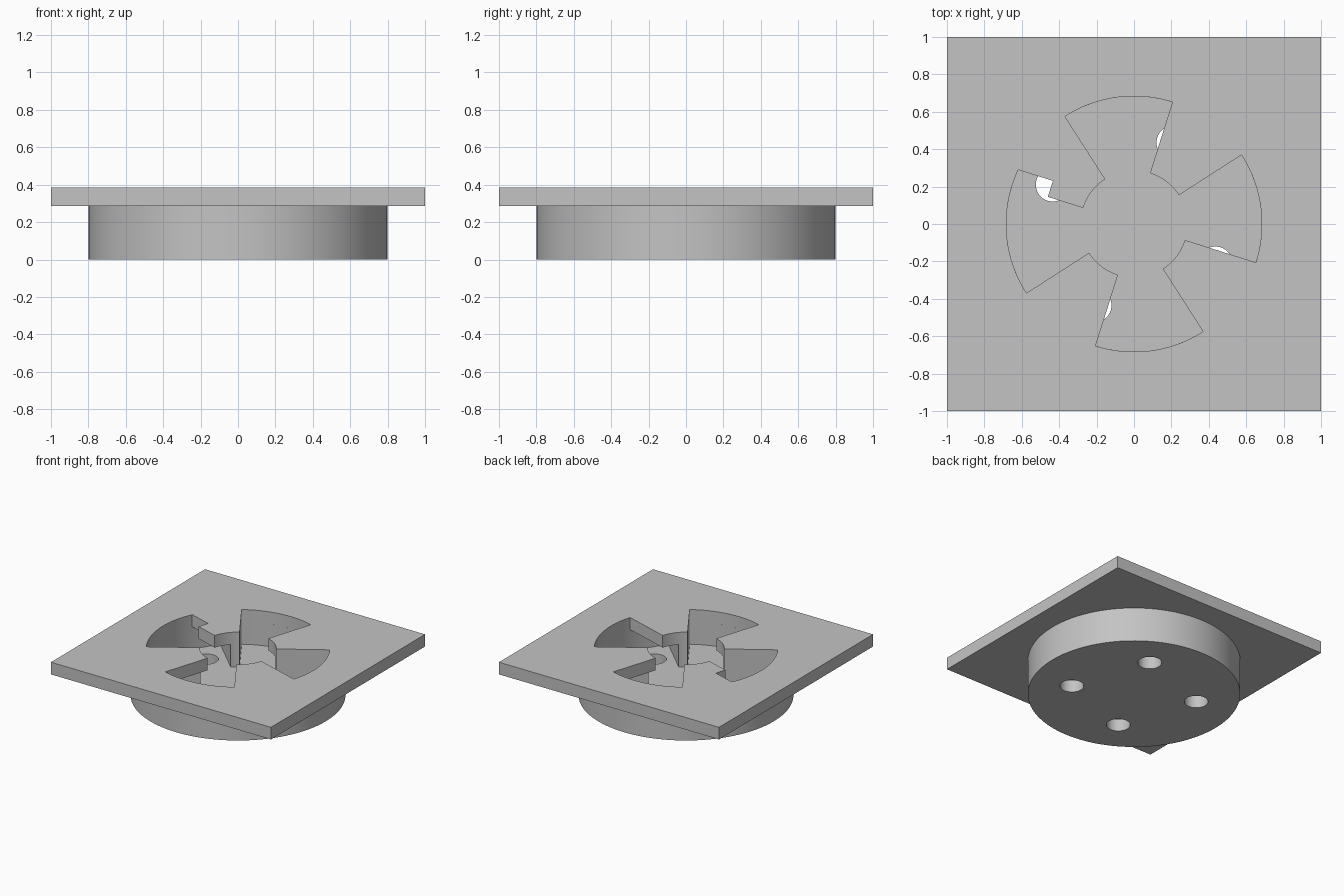
import bpy, bmesh, math
from mathutils import Vector

cube = bpy.data.objects.get("Cube")
if cube:
    bpy.data.objects.remove(cube, do_unlink=True)

HEIGHT, PLATE_Z, FLOOR_Z = 0.385, 0.285, 0.1
R_IN, R_OUT, R_BODY = 0.285, 0.683, 0.8
SLOT_START, SLOT_END = -17.5, 32.7   # angles of the first insertion slot
UNDERCUT = 26.5                      # extra turn below the plate
KEY_R, KEY_W = 0.483, 0.09           # key notch start radius and width

grey = bpy.data.materials.new("light_grey")
grey.use_nodes = True
colour = (0.55, 0.55, 0.55, 1)
grey.diffuse_color = colour
grey.node_tree.nodes["Principled BSDF"].inputs["Base Color"].default_value = colour


def polar(r, deg):
    a = math.radians(deg)
    return Vector((r * math.cos(a), r * math.sin(a)))


def arc(r, a, b, n):
    return [polar(r, a + (b - a) * i / n) for i in range(n + 1)]


def circle(r, n, centre=Vector((0, 0))):
    return [p + centre for p in arc(r, 0, 360, n)[:-1]]


def prism(name, outline, z0, z1):
    """Upright solid with the given counter-clockwise outline."""
    bm = bmesh.new()
    base = bm.faces.new([bm.verts.new((p.x, p.y, z0)) for p in outline])
    top = bmesh.ops.extrude_face_region(bm, geom=[base])
    verts = [v for v in top["geom"] if isinstance(v, bmesh.types.BMVert)]
    bmesh.ops.translate(bm, verts=verts, vec=(0, 0, z1 - z0))
    bmesh.ops.recalc_face_normals(bm, faces=bm.faces)
    mesh = bpy.data.meshes.new(name)
    bm.to_mesh(mesh)
    bm.free()
    mesh.materials.append(grey)
    obj = bpy.data.objects.new(name, mesh)
    bpy.context.collection.objects.link(obj)
    return obj


def carve(obj, cutters):
    """Subtract the cutters, keep the result and drop the cutters."""
    for c in cutters:
        c.hide_render = True
        mod = obj.modifiers.new("cut", "BOOLEAN")
        mod.operation, mod.solver, mod.object = "DIFFERENCE", "EXACT", c
    graph = bpy.context.evaluated_depsgraph_get()
    mesh = bpy.data.meshes.new_from_object(obj.evaluated_get(graph))
    obj.modifiers.clear()
    obj.data = mesh
    for c in cutters:
        bpy.data.objects.remove(c, do_unlink=True)


def slot_outline(undercut, keyed):
    """Round centre with four wide slots; one slot may carry the key notch."""
    pts = []
    for k in range(4):
        start, end = SLOT_START + 90 * k, SLOT_END + 90 * k
        first = start - undercut
        pts.append(polar(R_IN, first))
        if keyed and k == 2:
            corner = polar(KEY_R, start)
            pts += [corner, corner + polar(KEY_W, start - 90)]
            first = start - math.degrees(math.asin(KEY_W / R_OUT))
        pts += arc(R_OUT, first, end, 24)
        pts += arc(R_IN, end, start + 90 - undercut, 12)[:-1]
    return pts


# square cover plate with the slotted opening
plate = prism("cover_plate", [polar(math.sqrt(2), 45 + 90 * k) for k in range(4)],
              PLATE_Z, HEIGHT)
carve(plate, [prism("opening_cutter", slot_outline(0, True), PLATE_Z - 0.1, HEIGHT + 0.1)])

# round socket body with the undercut cavity and four floor holes
body = prism("socket_body", circle(R_BODY, 128), 0, PLATE_Z)
cutters = [prism("cavity_cutter", slot_outline(UNDERCUT, False), FLOOR_Z, HEIGHT)]
for k in range(4):
    centre = polar(0.483, 64.2 + 90 * k)
    cutters.append(prism("hole_cutter", circle(0.09, 40, centre), -0.1, FLOOR_Z + 0.05))
carve(body, cutters)

# smooth the curved walls, keep the edges sharp
bpy.ops.object.select_all(action="DESELECT")
for obj in (plate, body):
    obj.select_set(True)
    bpy.context.view_layer.objects.active = obj
bpy.ops.object.shade_smooth_by_angle(angle=math.radians(30))
